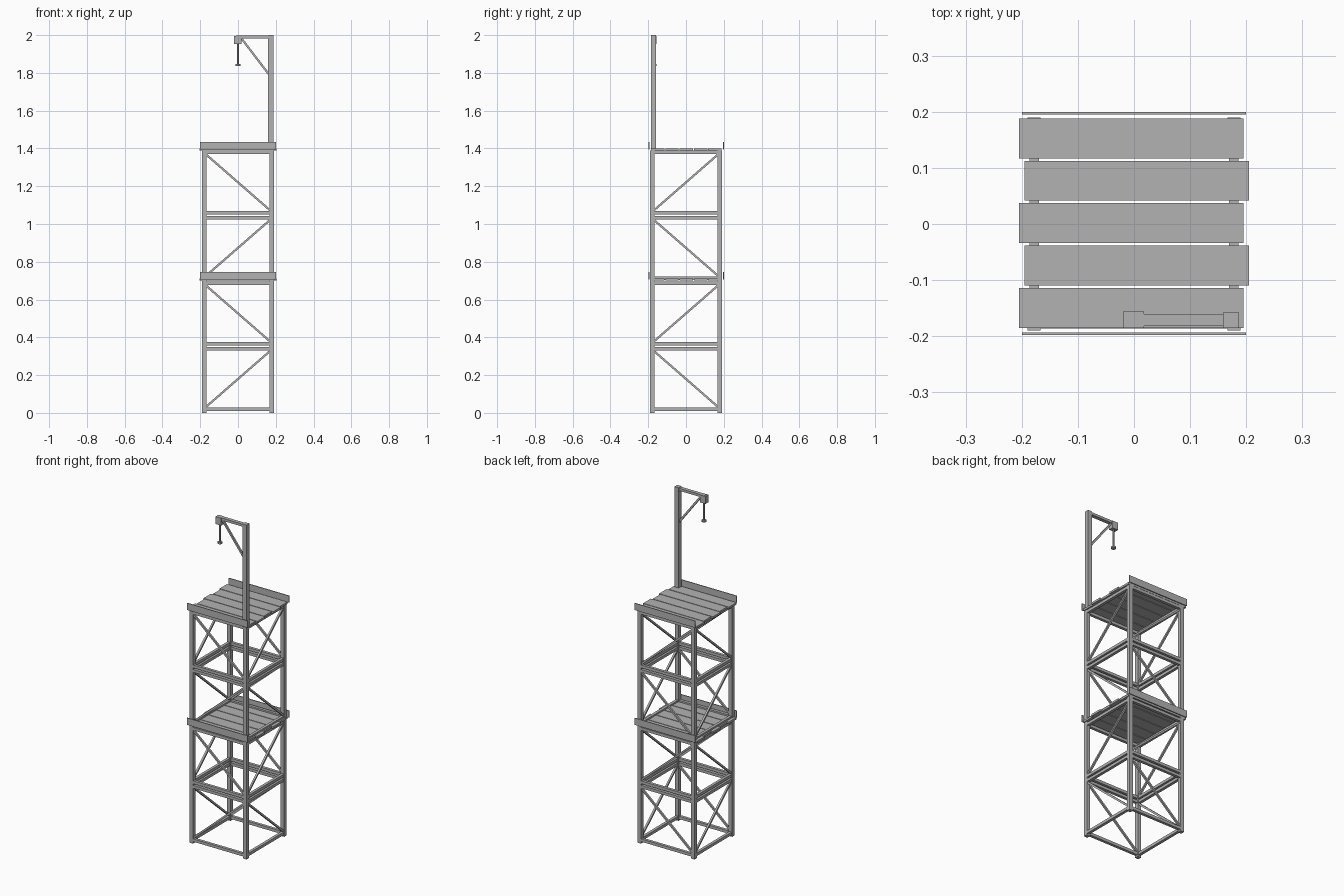
import bpy
from mathutils import Vector

if "Cube" in bpy.data.objects:
    bpy.data.objects.remove(bpy.data.objects["Cube"])

grey = bpy.data.materials.new("weathered grey")
grey.use_nodes = True
grey.diffuse_color = (0.45, 0.45, 0.45, 1)
grey.node_tree.nodes["Principled BSDF"].inputs["Base Color"].default_value = grey.diffuse_color


def box(name, lo, hi):
    """Axis-aligned box between two corners."""
    lo, hi = Vector(lo), Vector(hi)
    bpy.ops.mesh.primitive_cube_add(size=1, location=(lo + hi) / 2)
    ob = bpy.context.object
    ob.name = name
    ob.scale = hi - lo
    ob.data.materials.append(grey)
    return ob


def beam(name, start, end, width):
    """Square bar running from start to end."""
    start, end = Vector(start), Vector(end)
    bpy.ops.mesh.primitive_cube_add(size=1, location=(start + end) / 2)
    ob = bpy.context.object
    ob.name = name
    ob.scale = (width, width, (end - start).length)
    ob.rotation_euler = (end - start).to_track_quat("Z", "Y").to_euler()
    ob.data.materials.append(grey)
    return ob


def rod(name, radius, z0, z1, sides):
    bpy.ops.mesh.primitive_cylinder_add(vertices=sides, radius=radius, depth=z1 - z0,
                                        location=(0, HOIST_Y, (z0 + z1) / 2))
    ob = bpy.context.object
    ob.name = name
    ob.data.materials.append(grey)


P = 0.178        # post centre
IN = 0.168       # inner face of posts
LEVEL = 0.347    # height of one bay
HOIST_Y = -0.171

# Corner posts
for sx in (-1, 1):
    for sy in (-1, 1):
        beam("corner_post", (sx * P, sy * P, 0), (sx * P, sy * P, 4 * LEVEL), 0.023)

# Bays: a ring of rails at bottom and top, one diagonal per side
for bay in range(4):
    base = bay * LEVEL
    flip = 1 if bay % 2 == 0 else -1
    low, high = base + 0.033, base + 0.326
    for s in (-1, 1):
        for z in (base + 0.019, base + 0.339):
            beam("cross_rail", (-IN, s * P, z), (IN, s * P, z), 0.017)
            beam("side_rail", (s * P, -IN, z), (s * P, IN, z), 0.017)
        beam("front_back_brace", (-flip * IN, s * P, low), (flip * IN, s * P, high), 0.011)
        beam("side_brace", (s * P, flip * IN, low), (s * P, -flip * IN, high), 0.011)

# Decks: staggered planks with toe boards front and back
for deck in (2 * LEVEL + 0.006, 4 * LEVEL):
    for i in range(5):
        y = 0.0015 + (i - 2) * 0.0755
        shift = -0.005 if i % 2 == 0 else 0.005
        box("deck_plank", (shift - 0.2, y - 0.0355, deck), (shift + 0.2, y + 0.0355, deck + 0.012))
    for y in (-0.1955, 0.1975):
        box("toe_board", (-0.2, y - 0.0025, deck + 0.006), (0.2, y + 0.0025, deck + 0.047))

# Hoist: mast, arm, brace, pulley block, rope and hook weight
box("hoist_mast", (0.159, -0.185, 4 * LEVEL), (0.187, -0.158, 2.0))
box("hoist_arm", (-0.01, -0.182, 1.982), (0.165, -0.16, 1.997))
box("pulley_block", (-0.02, -0.185, 1.952), (0.018, -0.156, 1.996))
beam("hoist_brace", (0.02, HOIST_Y, 1.98), (0.165, HOIST_Y, 1.79), 0.011)
rod("hoist_rope", 0.005, 1.845, 1.955, 8)
rod("hook_weight", 0.014, 1.836, 1.846, 8)
